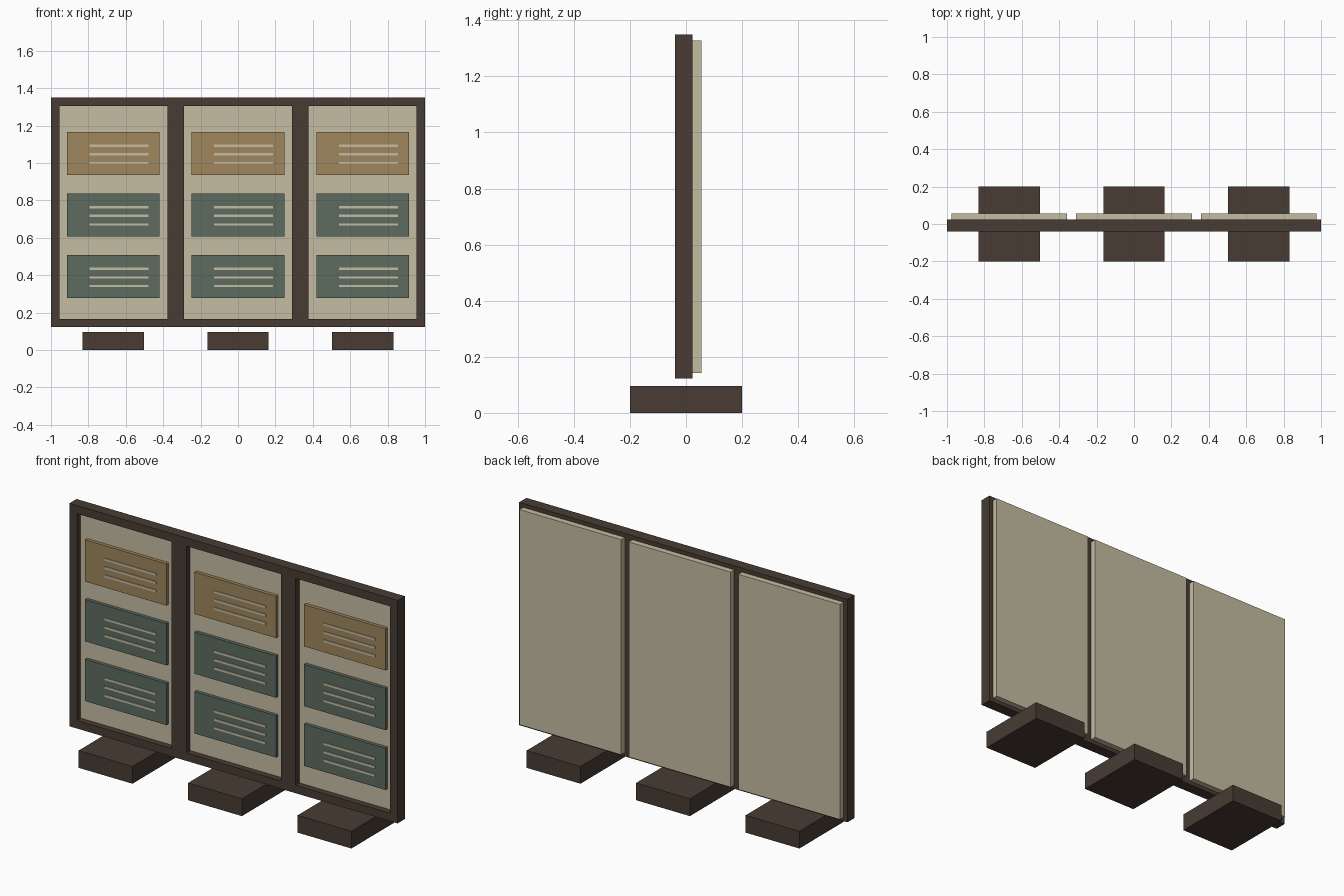
import bpy, bmesh

if "Cube" in bpy.data.objects:
    bpy.data.objects.remove(bpy.data.objects["Cube"])


def material(name, rgb):
    m = bpy.data.materials.new(name)
    m.diffuse_color = (*rgb, 1)
    m.use_nodes = True
    m.node_tree.nodes["Principled BSDF"].inputs["Base Color"].default_value = m.diffuse_color
    return m


DARK = material("dark_wood", (0.065, 0.045, 0.034))
CREAM = material("cream_board", (0.56, 0.51, 0.36))
OCHRE = material("ochre_card", (0.35, 0.24, 0.11))
GREEN = material("green_card", (0.11, 0.147, 0.117))


def add_object(name, bm, mat):
    bmesh.ops.recalc_face_normals(bm, faces=bm.faces)
    mesh = bpy.data.meshes.new(name)
    bm.to_mesh(mesh)
    bm.free()
    mesh.materials.append(mat)
    ob = bpy.data.objects.new(name, mesh)
    bpy.context.collection.objects.link(ob)
    return ob


def box(name, x, y, z, mat):
    """Box from (min, max) ranges along each axis."""
    bm = bmesh.new()
    bmesh.ops.create_cube(bm, size=1)
    for v in bm.verts:
        v.co = [(r[0] + r[1]) / 2 + c * (r[1] - r[0]) for r, c in zip((x, y, z), v.co)]
    return add_object(name, bm, mat)


# Frame: a grid of cells with the three openings left out, extruded in depth
xs = [-1, -0.955, -0.377, -0.288, 0.288, 0.377, 0.955, 1]
zs = [0.122, 0.166, 1.305, 1.35]
bm = bmesh.new()
grid = [[bm.verts.new((x, -0.039, z)) for z in zs] for x in xs]
for i in range(len(xs) - 1):
    for j in range(len(zs) - 1):
        if j == 1 and i % 2 == 1:
            continue
        bm.faces.new((grid[i][j], grid[i + 1][j], grid[i + 1][j + 1], grid[i][j + 1]))
ext = bmesh.ops.extrude_face_region(bm, geom=bm.faces[:], use_keep_orig=True)
for v in ext["geom"]:
    if isinstance(v, bmesh.types.BMVert):
        v.co.y = 0.023
add_object("frame", bm, DARK)

for n, cx in enumerate((-0.667, 0, 0.667), 1):
    # Backing board and foot block of each bay
    box(f"board_{n}", (cx - 0.31, cx + 0.31), (-0.005, 0.055), (0.143, 1.328), CREAM)
    box(f"foot_{n}", (cx - 0.164, cx + 0.164), (-0.2, 0.2), (0, 0.095), DARK)
    # Notice cards with three raised strips each
    for r, cz in enumerate((1.051, 0.722, 0.393), 1):
        box(f"card_{n}_{r}", (cx - 0.248, cx + 0.248), (-0.024, -0.005),
            (cz - 0.115, cz + 0.115), OCHRE if r == 1 else GREEN)
        for k, dz in enumerate((0.041, -0.005, -0.051), 1):
            box(f"strip_{n}_{r}_{k}", (cx - 0.127, cx + 0.188), (-0.029, -0.022),
                (cz + dz - 0.006, cz + dz + 0.006), CREAM)
